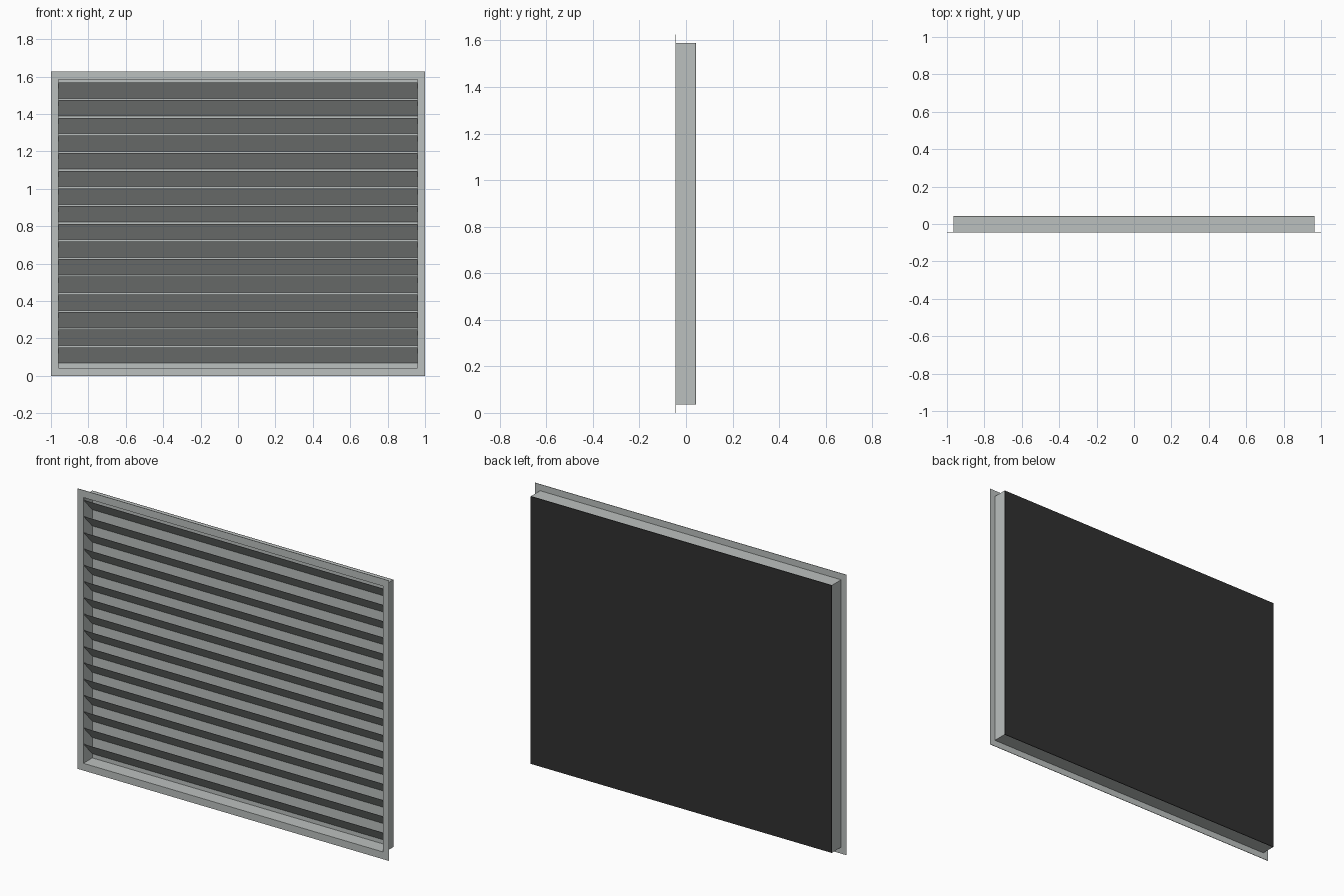
import bpy
import bmesh

cube = bpy.data.objects.get("Cube")
if cube:
    bpy.data.objects.remove(cube, do_unlink=True)


def material(name, color):
    mat = bpy.data.materials.new(name)
    mat.use_nodes = True
    mat.diffuse_color = (*color, 1)
    mat.node_tree.nodes["Principled BSDF"].inputs["Base Color"].default_value = (*color, 1)
    return mat


grey = material("painted metal grey", (0.50, 0.53, 0.52))
black = material("backing black", (0.03, 0.03, 0.03))


def finish(name, bm, mat):
    bmesh.ops.recalc_face_normals(bm, faces=bm.faces)
    mesh = bpy.data.meshes.new(name)
    bm.to_mesh(mesh)
    bm.free()
    mesh.materials.append(mat)
    obj = bpy.data.objects.new(name, mesh)
    bpy.context.collection.objects.link(obj)
    return obj


def extrude_profile(name, points, direction, mat):
    """Solid made by sweeping a closed profile along a vector."""
    bm = bmesh.new()
    face = bm.faces.new([bm.verts.new(p) for p in points])
    moved = bmesh.ops.extrude_face_region(bm, geom=[face])["geom"]
    verts = [v for v in moved if isinstance(v, bmesh.types.BMVert)]
    bmesh.ops.translate(bm, verts=verts, vec=direction)
    return finish(name, bm, mat)


def rect(half_x, half_z, y):
    return [(sx * half_x, y, MID + sz * half_z)
            for sx, sz in ((-1, -1), (1, -1), (1, 1), (-1, 1))]


def ring(name, outer, inner, y0, y1, mat):
    """Rectangular tube between two half sizes."""
    bm = bmesh.new()
    loops = [[bm.verts.new(p) for p in rect(*size, y)]
             for size, y in ((outer, y0), (outer, y1), (inner, y1), (inner, y0))]
    for a, b in zip(loops, loops[1:] + loops[:1]):
        for i in range(4):
            j = (i + 1) % 4
            bm.faces.new((a[i], a[j], b[j], b[i]))
    return finish(name, bm, mat)


# Overall sizes
HEIGHT = 1.626
MID = HEIGHT / 2
FRONT, BACK = -0.045, 0.044
BODY = (0.966, MID - 0.037)
INNER = (0.961, MID - 0.042)

# Mounting flange and box walls
ring("front_flange", (1.0, MID), INNER, FRONT, FRONT + 0.003, grey)
ring("box_walls", BODY, INNER, FRONT + 0.003, BACK - 0.004, grey)

# Closed back: grey inside, black outside
extrude_profile("inner_back_panel", rect(*INNER, BACK - 0.007), (0, 0.003, 0), grey)
extrude_profile("rear_cover", rect(*BODY, BACK - 0.004), (0, 0.004, 0), black)

# Slanted blades, upper edge to the front
COUNT, PITCH, TOP = 16, 0.0944, 1.568
RISE, THICK = 0.085, 0.003
for i in range(COUNT):
    z = TOP - i * PITCH
    profile = [(-INNER[0], FRONT + 0.002, z),
               (-INNER[0], BACK - 0.008, z - RISE),
               (-INNER[0], BACK - 0.008, z - RISE + THICK),
               (-INNER[0], FRONT + 0.002 + THICK, z)]
    extrude_profile(f"blade_{i + 1}", profile, (2 * INNER[0], 0, 0), grey)
